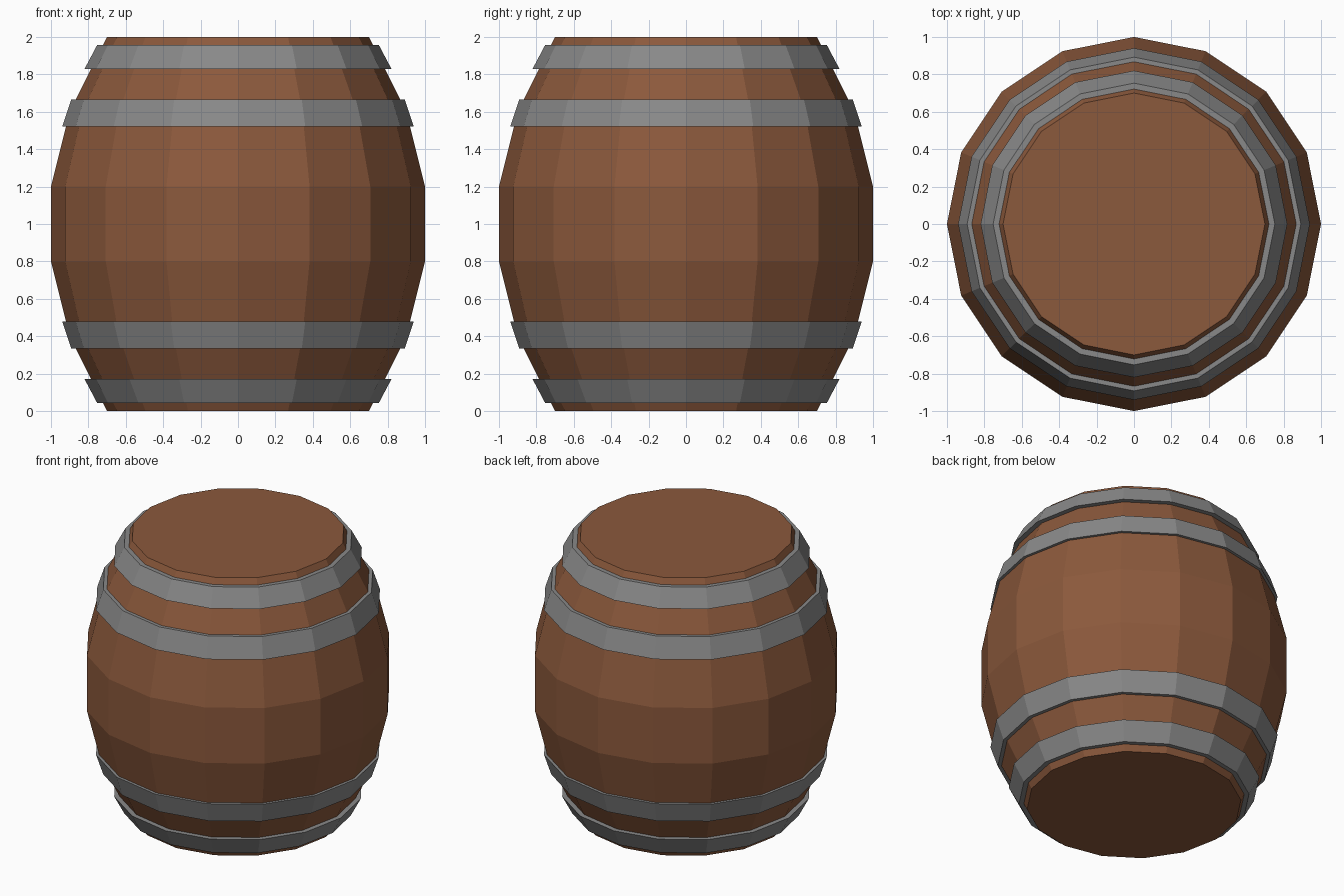
import bpy, bmesh
from math import cos, sin, tau

if "Cube" in bpy.data.objects:
    bpy.data.objects.remove(bpy.data.objects["Cube"])

SIDES = 16


def material(name, rgb):
    mat = bpy.data.materials.new(name)
    mat.diffuse_color = (*rgb, 1)
    mat.use_nodes = True
    mat.node_tree.nodes["Principled BSDF"].inputs["Base Color"].default_value = mat.diffuse_color
    return mat


def lathe(name, profile, mat, closed):
    """Spin (radius, z) points round z; closed makes a ring, open gets end caps."""
    bm = bmesh.new()
    rings = [[bm.verts.new((r * cos(tau * i / SIDES), r * sin(tau * i / SIDES), z))
              for i in range(SIDES)] for r, z in profile]
    pairs = list(zip(rings, rings[1:]))
    if closed:
        pairs.append((rings[-1], rings[0]))
    else:
        bm.faces.new(rings[0])
        bm.faces.new(rings[-1])
    for low, high in pairs:
        for i in range(SIDES):
            j = (i + 1) % SIDES
            bm.faces.new((low[i], low[j], high[j], high[i]))
    bmesh.ops.recalc_face_normals(bm, faces=bm.faces)
    mesh = bpy.data.meshes.new(name)
    bm.to_mesh(mesh)
    bm.free()
    mesh.materials.append(mat)
    obj = bpy.data.objects.new(name, mesh)
    bpy.context.collection.objects.link(obj)
    return obj


wood = material("wood", (0.26, 0.10, 0.045))
iron = material("iron", (0.25, 0.25, 0.25))

# Bulging wooden body
half = [(0.70, 0.0), (0.90, 0.40), (1.0, 0.80)]
lathe("barrel_body", half + [(r, 2 - z) for r, z in reversed(half)], wood, False)

# Iron hoops: outer wide edge, outer narrow edge, then edges sunk into the wood
hoops = {
    "end_hoop": [(0.82, 1.83), (0.753, 1.957), (0.70, 1.957), (0.76, 1.83)],
    "middle_hoop": [(0.94, 1.52), (0.892, 1.665), (0.85, 1.665), (0.90, 1.52)],
}
for name, section in hoops.items():
    lathe("upper_" + name, section, iron, True)
    lathe("lower_" + name, [(r, 2 - z) for r, z in section], iron, True)
